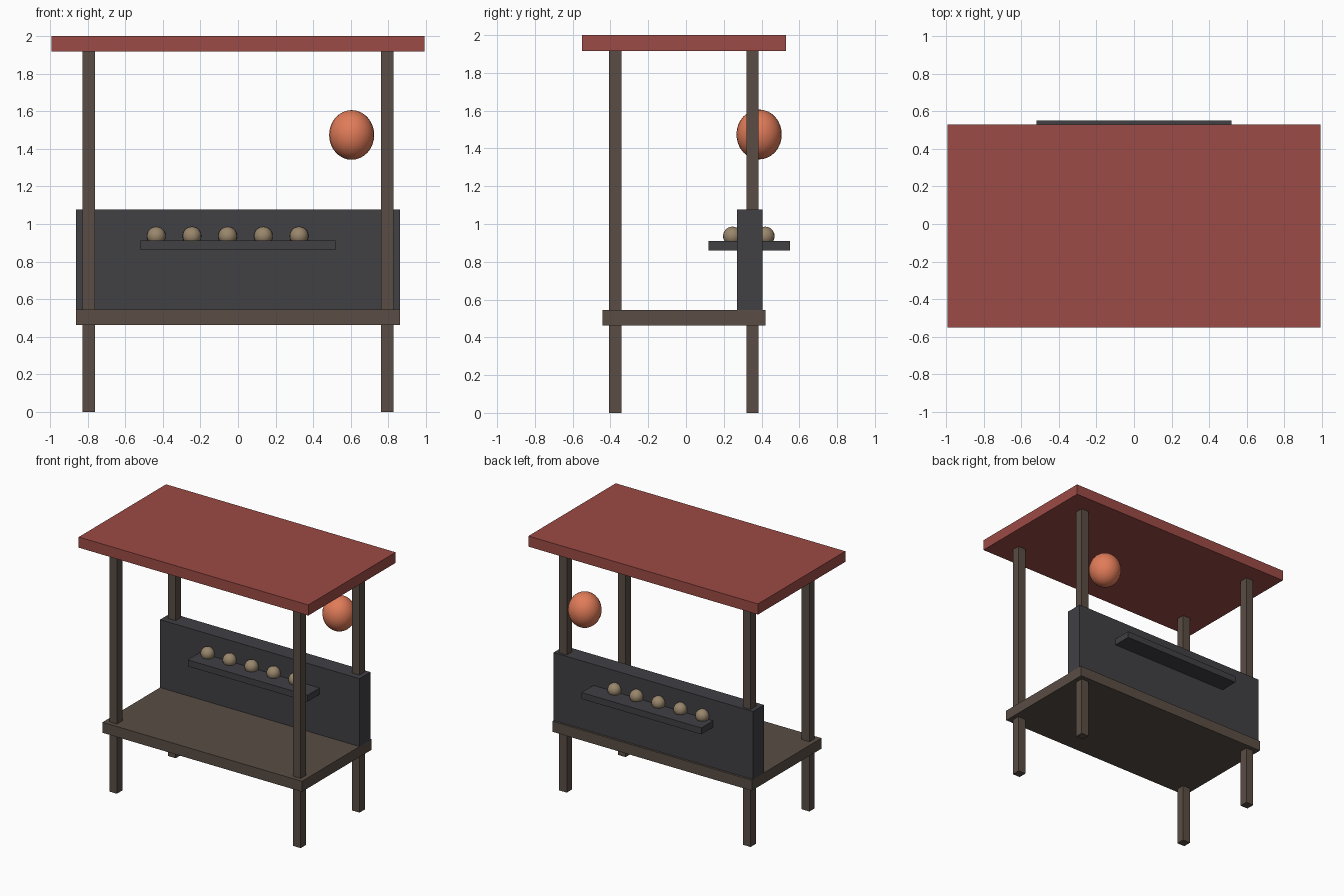
import bpy
import math

if "Cube" in bpy.data.objects:
    bpy.data.objects.remove(bpy.data.objects["Cube"])


def material(name, rgb):
    m = bpy.data.materials.new(name)
    m.diffuse_color = (*rgb, 1.0)
    m.use_nodes = True
    m.node_tree.nodes["Principled BSDF"].inputs["Base Color"].default_value = m.diffuse_color
    return m


WOOD = material("wood", (0.10, 0.075, 0.058))
DARK = material("dark_panel", (0.052, 0.052, 0.06))
RED = material("roof_red", (0.33, 0.07, 0.06))
TAN = material("tan", (0.32, 0.24, 0.15))
ORANGE = material("orange", (0.75, 0.20, 0.10))


def box(name, x, y, z, mat):
    """Box from (min, max) ranges on each axis."""
    bpy.ops.mesh.primitive_cube_add(size=1, location=[sum(r) / 2 for r in (x, y, z)])
    ob = bpy.context.object
    ob.name = name
    ob.scale = [r[1] - r[0] for r in (x, y, z)]
    bpy.ops.object.transform_apply(location=False, rotation=False, scale=True)
    ob.data.materials.append(mat)
    return ob


def ball(name, loc, radii, mat, segments, rings):
    bpy.ops.mesh.primitive_uv_sphere_add(segments=segments, ring_count=rings,
                                         radius=1, location=loc)
    ob = bpy.context.object
    ob.name = name
    ob.scale = radii
    bpy.ops.object.transform_apply(location=False, rotation=False, scale=True)
    bpy.ops.object.shade_smooth_by_angle(angle=math.radians(40))
    ob.data.materials.append(mat)
    return ob


# Roof, floor deck, back counter and the shelf running through it
box("roof", (-0.993, 0.993), (-0.55, 0.529), (1.917, 2.0), RED)
box("deck", (-0.863, 0.863), (-0.442, 0.42), (0.463, 0.545), WOOD)
box("counter_panel", (-0.863, 0.863), (0.269, 0.404), (0.545, 1.076), DARK)
box("shelf", (-0.518, 0.518), (0.119, 0.55), (0.861, 0.911), DARK)

# Four posts
H = 0.033
for row, y in (("front", -0.375), ("back", 0.352)):
    for side, x in (("left", -0.795), ("right", 0.795)):
        box(f"{row}_{side}_post", (x - H, x + H), (y - H, y + H), (0, 1.925), WOOD)

# Two rows of small balls on the shelf
for row, y in (("front", 0.246), ("back", 0.419)):
    for i in range(5):
        ball(f"{row}_shelf_ball_{i + 1}", (-0.435 + 0.19 * i, y, 0.936),
             (0.05, 0.05, 0.05), TAN, 20, 12)

# Hanging lantern
ball("lantern", (0.605, 0.387, 1.474), (0.12, 0.12, 0.132), ORANGE, 24, 16)
